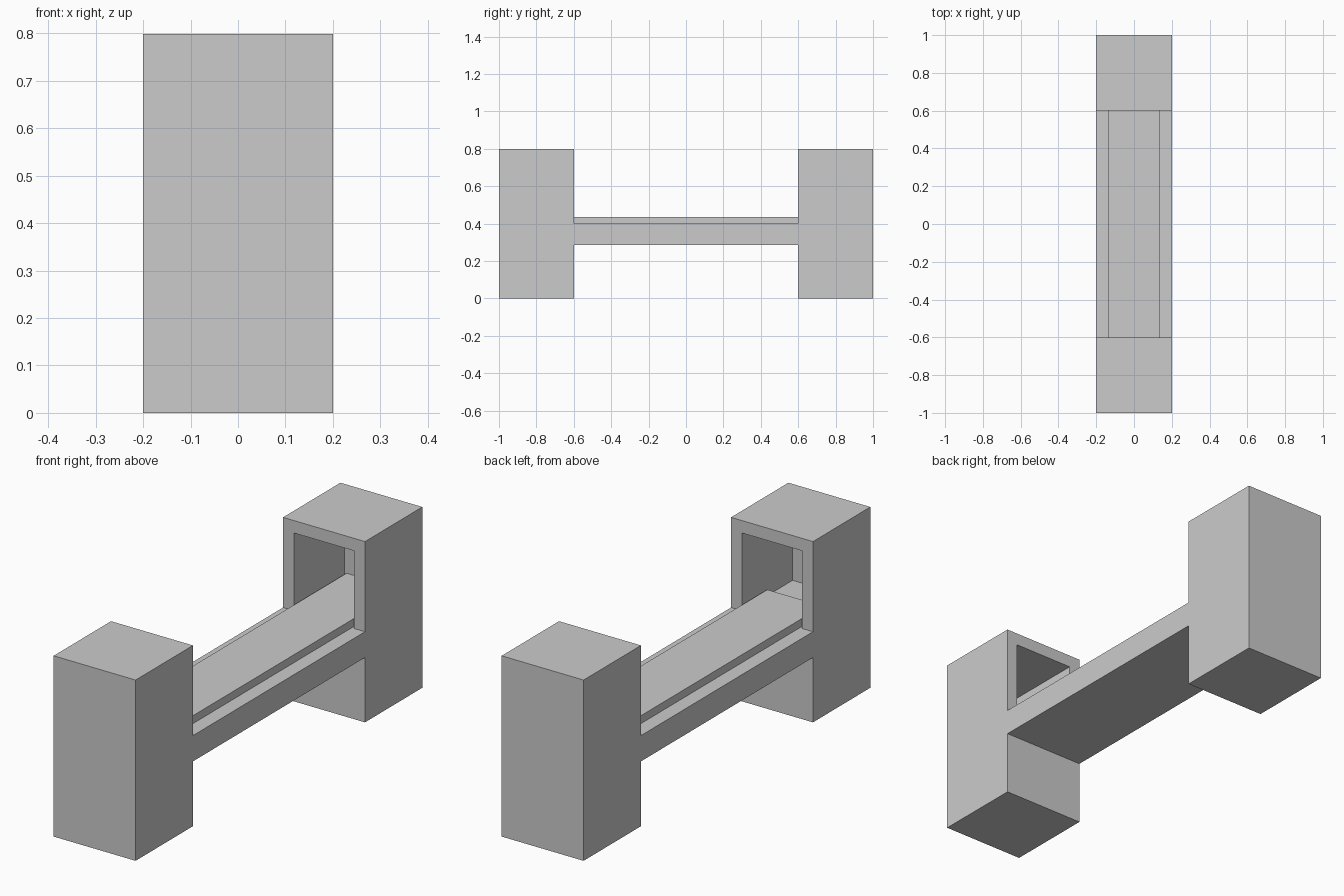
import bpy, bmesh

if "Cube" in bpy.data.objects:
    bpy.data.objects.remove(bpy.data.objects["Cube"])


def box(name, lo, hi):
    """Axis-aligned box between two corners."""
    bm = bmesh.new()
    bmesh.ops.create_cube(bm, size=1)
    for v in bm.verts:
        v.co = [l + (c + 0.5) * (h - l) for c, l, h in zip(v.co, lo, hi)]
    return finish(name, bm)


def finish(name, bm):
    bmesh.ops.recalc_face_normals(bm, faces=bm.faces)
    mesh = bpy.data.meshes.new(name)
    bm.to_mesh(mesh)
    bm.free()
    ob = bpy.data.objects.new(name, mesh)
    bpy.context.collection.objects.link(ob)
    return ob


MID, TOP = 0.40, 0.798

# Base: two legs joined by a deck, one side profile extruded across x
profile = [(-1, 0), (-0.6, 0), (-0.6, 0.286), (0.6, 0.286),
           (0.6, 0), (1, 0), (1, MID), (-1, MID)]
bm = bmesh.new()
face = bm.faces.new([bm.verts.new((-0.2, y, z)) for y, z in profile])
ext = bmesh.ops.extrude_face_region(bm, geom=[face])
bmesh.ops.translate(bm, vec=(0.4, 0, 0),
                    verts=[g for g in ext["geom"] if isinstance(g, bmesh.types.BMVert)])
finish("base", bm)

# End housings: hollow boxes open towards the middle, floor formed by the base
for label, s in (("front", -1), ("back", 1)):
    ya, yb = sorted((s * 0.6, s * 1.0))
    housing = box(label + "_housing", (-0.2, ya, MID), (0.2, yb, TOP))
    ca, cb = sorted((s * 0.5, s * 0.952))
    cutter = box(label + "_cavity_cutter", (-0.146, ca, 0.3), (0.146, cb, 0.743))
    cutter.hide_render = True
    cutter.hide_set(True)
    mod = housing.modifiers.new("cavity", "BOOLEAN")
    mod.operation = "DIFFERENCE"
    mod.solver = "EXACT"
    mod.object = cutter

# Sliding plank on the deck, pushed into the back housing
box("plank", (-0.135, -0.76, MID), (0.135, 0.95, 0.435))
